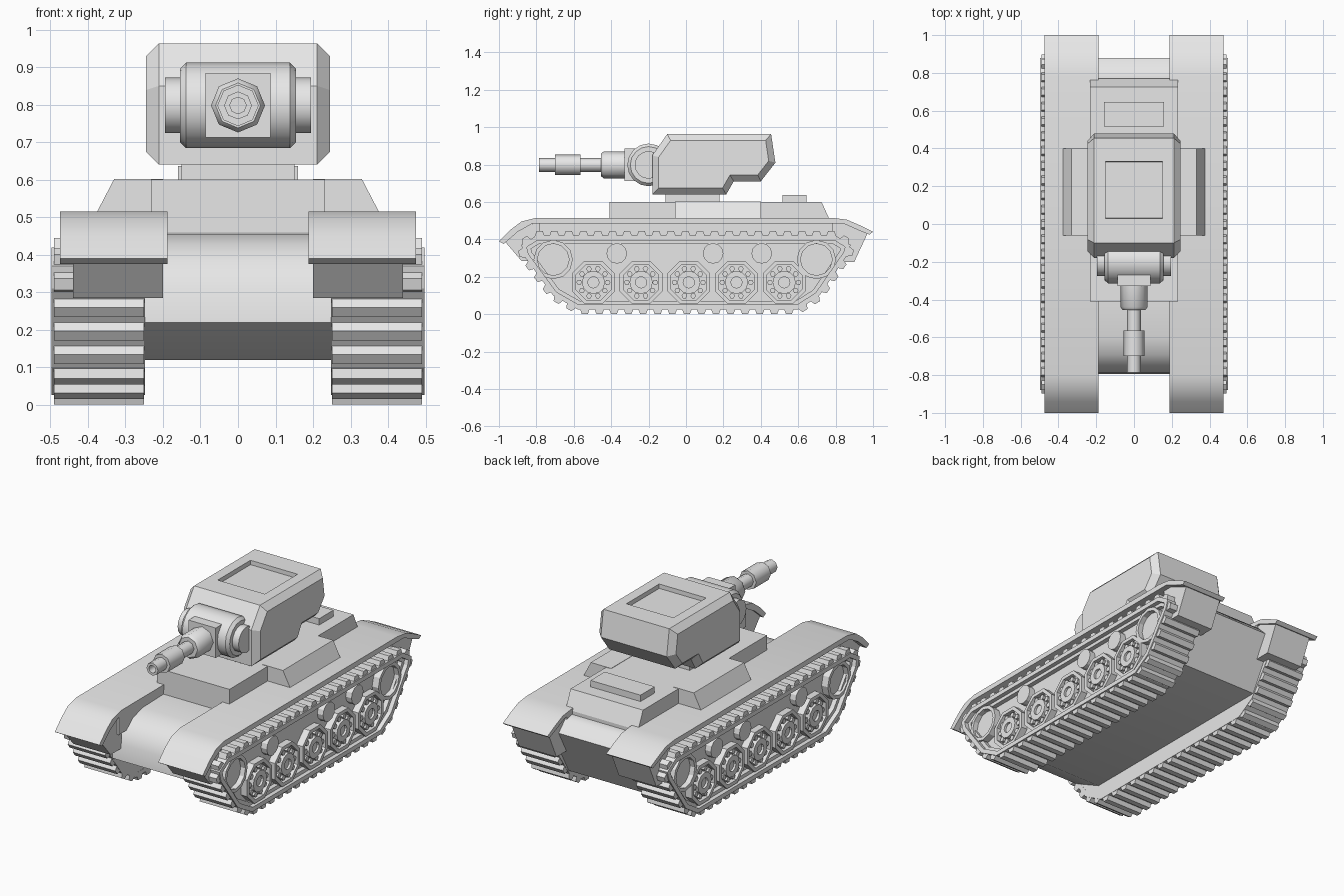
import bpy, bmesh, math
from mathutils import Vector

cube = bpy.data.objects.get("Cube")
if cube:
    bpy.data.objects.remove(cube, do_unlink=True)

GREY = 0.8
grey = bpy.data.materials.new("plain_grey")
grey.use_nodes = True
grey.diffuse_color = (GREY, GREY, GREY, 1)
grey.node_tree.nodes["Principled BSDF"].inputs["Base Color"].default_value = (GREY, GREY, GREY, 1)


def finish(bm, name, angle=0, mirror=False):
    """Turn a bmesh into an object, smooth below the angle, optionally mirrored in x."""
    bmesh.ops.recalc_face_normals(bm, faces=bm.faces[:])
    mesh = bpy.data.meshes.new(name)
    for f in bm.faces:
        f.smooth = angle > 0
    bm.to_mesh(mesh)
    bm.free()
    if angle:
        mesh.set_sharp_from_angle(angle=math.radians(angle))
    mesh.materials.append(grey)
    ob = bpy.data.objects.new(name, mesh)
    bpy.context.scene.collection.objects.link(ob)
    if mirror:
        ob.modifiers.new("mirror", "MIRROR").use_bisect_axis[0] = False
    return ob


def skin(bm, loops, closed=False, caps=True):
    """Bridge equal vertex loops in order."""
    rings = [[bm.verts.new(p) for p in loop] for loop in loops]
    n = len(rings[0])
    pairs = list(zip(rings, rings[1:])) + ([(rings[-1], rings[0])] if closed else [])
    for a, b in pairs:
        for i in range(n):
            j = (i + 1) % n
            bm.faces.new((a[i], a[j], b[j], b[i]))
    if caps and not closed:
        bm.faces.new(rings[0])
        bm.faces.new(rings[-1])


def prism(bm, profile, x0, x1):
    """Side profile of (y, z) points pushed from x0 to x1."""
    skin(bm, [[(x, y, z) for y, z in profile] for x in (x0, x1)])


def band(bm, outer, inner, x0, x1):
    """Closed hoop between two side profiles."""
    order = ((outer, x0), (outer, x1), (inner, x1), (inner, x0))
    skin(bm, [[(x, y, z) for y, z in p] for p, x in order], closed=True)


def lathe(bm, steps, axis, centre, n, turn=0.0):
    """Steps of (position along axis, radius) turned around the x or y axis."""
    loops = []
    for t, r in steps:
        loop = []
        for k in range(n):
            a = turn + math.tau * k / n
            u, w = r * math.cos(a), r * math.sin(a)
            off = Vector((t, u, w)) if axis == "x" else Vector((u, t, w))
            loop.append(Vector(centre) + off)
        loops.append(loop)
    skin(bm, loops)


def box(bm, x0, x1, y0, y1, z0, z1):
    prism(bm, [(y0, z0), (y1, z0), (y1, z1), (y0, z1)], x0, x1)


def shrink(poly, d):
    """Offset a convex counter-clockwise profile inward."""
    pts = [Vector(p) for p in poly]
    out = []
    for i, p in enumerate(pts):
        a = (p - pts[i - 1]).normalized()
        b = (pts[(i + 1) % len(pts)] - p).normalized()
        na, nb = Vector((-a.y, a.x)), Vector((-b.y, b.x))
        out.append(p + (na + nb) * d / (1 + na.dot(nb)))
    return out


def part(name, build, angle=0, mirror=False):
    bm = bmesh.new()
    build(bm)
    return finish(bm, name, angle, mirror)


# Hull
hull = [(-.6, .12), (-.795, .22), (-.785, .31), (-.75, .38), (-.69, .43), (-.6, .455),
        (-.4, .46), (.78, .48), (.82, .47), (.88, .41), (.72, .12)]
part("lower_hull", lambda bm: prism(bm, hull, -.25, .25), 40)
part("hull_shoulder", lambda bm: box(bm, .19, .3, -.82, .82, .38, .5), mirror=True)
deck = [(-.41, .44), (-.41, .6), (.725, .6), (.77, .5), (.77, .44)]
part("upper_deck", lambda bm: prism(bm, deck, -.232, .232))
part("engine_cover", lambda bm: box(bm, -.16, .16, .515, .645, .59, .637))
part("turret_ring", lambda bm: box(bm, -.15, .15, -.11, .18, .59, .65))


def side_bay(bm):
    shape = [(.2, .5), (.378, .51), (.33, .602), (.2, .602)]
    skin(bm, [[(x, y, z) for x, z in shape] for y in (-.06, .4)])


part("side_bay", side_bay, mirror=True)

# Fenders and their end brackets
fender = [(-1, .39), (-.94, .45), (-.88, .495), (-.8, .515), (.78, .515), (.86, .505),
          (.93, .475), (1, .44), (.98, .425), (.92, .45), (.84, .485),
          (-.82, .485), (-.9, .44), (-.975, .375)]
part("fender", lambda bm: prism(bm, fender, .188, .474), 35, True)
front_bracket = [(-.965, .385), (-.88, .285), (-.78, .285), (-.78, .49), (-.84, .48), (-.9, .44)]
rear_bracket = [(.97, .43), (.9, .28), (.78, .28), (.78, .49), (.84, .485), (.92, .45)]
part("front_bracket", lambda bm: prism(bm, front_bracket, .2, .44), mirror=True)
part("rear_bracket", lambda bm: prism(bm, rear_bracket, .2, .44), mirror=True)

# Track belt, inner frame and side panel
track = [(-.58, .026), (.6, .026), (.71, .095), (.865, .32), (.88, .37), (.8, .42),
         (-.8, .42), (-.88, .37), (-.865, .31), (-.71, .1)]
part("track_belt", lambda bm: band(bm, track, shrink(track, .025), .248, .497), mirror=True)
part("track_frame", lambda bm: band(bm, shrink(track, .024), shrink(track, .045), .26, .472), mirror=True)
part("track_panel", lambda bm: prism(bm, shrink(track, .02), .249, .445), mirror=True)


def track_pads(bm):
    pts = [Vector(p) for p in track]
    segs = [(p, pts[(i + 1) % len(pts)]) for i, p in enumerate(pts)]
    total = sum((b - a).length for a, b in segs)
    count = round(total / .0775)
    for k in range(count):
        s = total * (k + .5) / count
        for a, b in segs:
            if s <= (b - a).length:
                break
            s -= (b - a).length
        d = (b - a).normalized()
        out = Vector((d.y, -d.x))
        c = a + d * s
        prism(bm, [c - d * .028 - out * .006, c + d * .028 - out * .006,
                   c + d * .016 + out * .025, c - d * .016 + out * .025], .25, .49)


part("track_pads", track_pads, mirror=True)


# Wheels
def road_wheels(bm):
    for k in range(5):
        c = (0, -.495 + .255 * k, .17)
        lathe(bm, [(.44, .124), (.485, .124), (.485, .102), (.458, .102)], "x", c, 8, math.pi / 8)
        lathe(bm, [(.44, .062), (.488, .062), (.488, .03), (.475, .03)], "x", c, 12)
        for j in range(10):
            a = math.tau * j / 10
            bolt = (0, c[1] + .076 * math.cos(a), c[2] + .076 * math.sin(a))
            lathe(bm, [(.45, .015), (.478, .015)], "x", bolt, 6)


def end_wheels(bm):
    for y in (-.71, .697):
        lathe(bm, [(.44, .105), (.485, .105), (.485, .085), (.455, .085)], "x", (0, y, .292), 12)


def return_rollers(bm):
    for y in (-.37, .145, .405):
        lathe(bm, [(.44, .055), (.482, .055)], "x", (0, y, .325), 12)


part("road_wheels", road_wheels, mirror=True)
part("end_wheels", end_wheels, mirror=True)
part("return_rollers", return_rollers, mirror=True)


# Turret with chamfered sides and a sunken roof hatch
def turret(bm):
    shape = [(-.18, .64), (-.18, .85), (-.1, .963), (.455, .963),
             (.478, .81), (.4, .71), (.255, .71), (.215, .64)]
    prism(bm, shape, -.245, .245)
    rim = [e for e in bm.edges if abs(e.verts[0].co.x - e.verts[1].co.x) < .01]
    bmesh.ops.recalc_face_normals(bm, faces=bm.faces[:])
    bmesh.ops.bevel(bm, geom=rim, offset=.034, segments=1, affect="EDGES")
    bm.normal_update()
    roof = max((f for f in bm.faces if f.normal.z > .9), key=lambda f: f.calc_center_median().z)
    bmesh.ops.inset_individual(bm, faces=[roof], thickness=.085)
    for v in roof.verts:
        v.co.y = .03 if v.co.y < .17 else .33
    bmesh.ops.inset_individual(bm, faces=[roof], thickness=.001, depth=-.025)


part("turret", turret)

# Gun mount and barrel
mount = (0, -.2, .798)
part("gun_mount", lambda bm: lathe(bm, [(-.155, .098), (-.138, .114), (.138, .114), (.155, .098)],
                                   "x", mount, 16), 35)
part("mount_pin", lambda bm: lathe(bm, [(-.195, .074), (.195, .074)], "x", mount, 16), 35)
part("mount_block", lambda bm: box(bm, -.087, .087, -.328, -.2, .712, .885))
barrel = [(-.3, .072), (-.44, .072), (-.455, .06), (-.455, .037), (-.565, .037), (-.565, .055),
          (-.7, .055), (-.7, .037), (-.785, .037), (-.785, .022), (-.73, .022)]
part("gun_barrel", lambda bm: lathe(bm, barrel, "y", (0, 0, .798), 8), 50)
